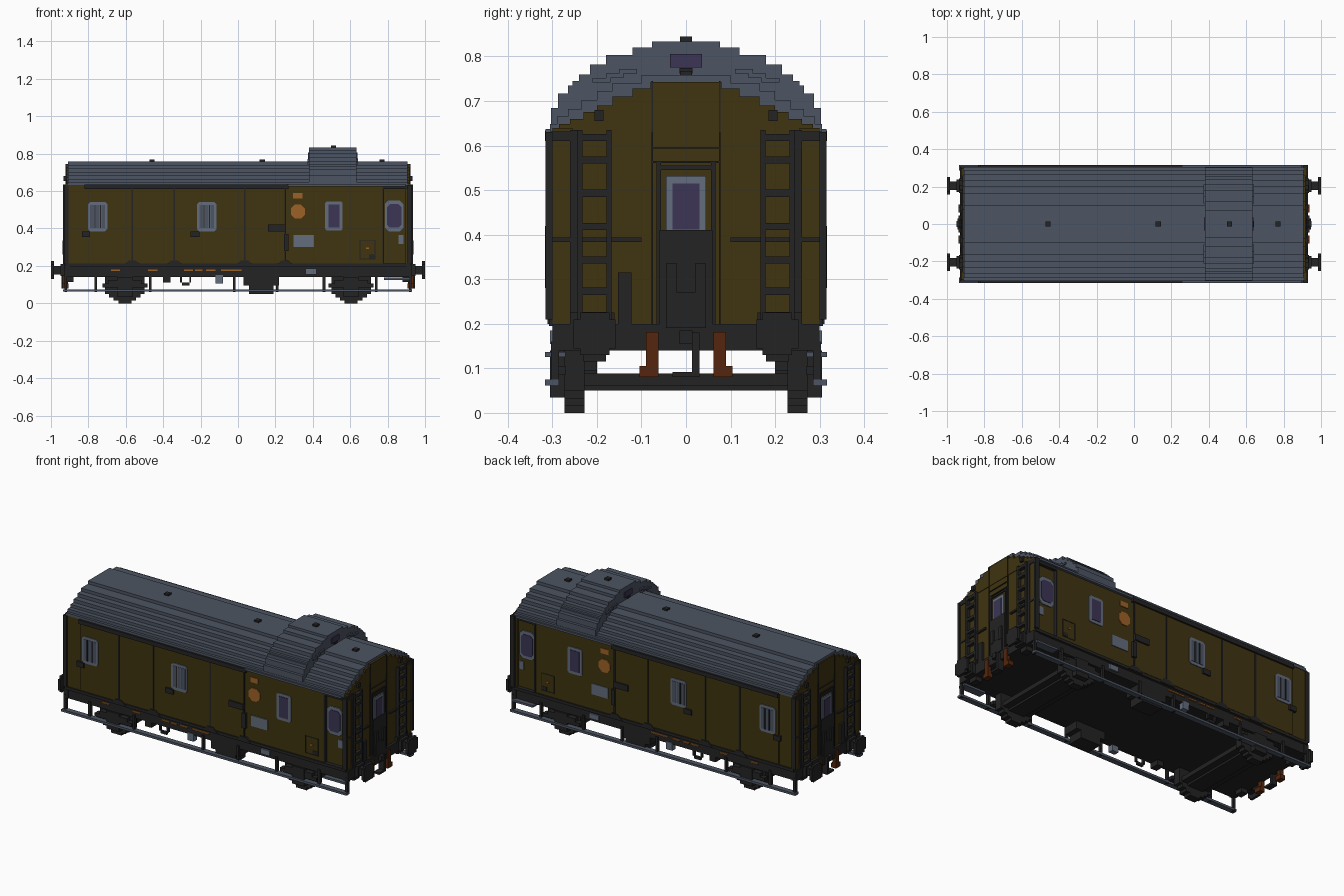
import bpy, bmesh, math

if "Cube" in bpy.data.objects:
    bpy.data.objects.remove(bpy.data.objects["Cube"], do_unlink=True)


def material(name, r, g, b):
    m = bpy.data.materials.new(name)
    m.use_nodes = True
    m.diffuse_color = (r, g, b, 1)
    m.node_tree.nodes["Principled BSDF"].inputs["Base Color"].default_value = (r, g, b, 1)
    return m


OLIVE = material("olive brown", 0.050, 0.033, 0.005)
SLATE = material("slate grey", 0.073, 0.089, 0.122)
BLACK = material("soft black", 0.017, 0.017, 0.017)
PALE = material("pale slate", 0.125, 0.152, 0.205)
GLASS = material("violet glass", 0.045, 0.036, 0.091)
ORANGE = material("orange", 0.34, 0.12, 0.02)
RUST = material("rust", 0.091, 0.019, 0.004)


def finish(name, mat, bm, mirror):
    bmesh.ops.recalc_face_normals(bm, faces=bm.faces)
    me = bpy.data.meshes.new(name)
    bm.to_mesh(me)
    bm.free()
    me.materials.append(mat)
    ob = bpy.data.objects.new(name, me)
    bpy.context.collection.objects.link(ob)
    if mirror:
        mod = ob.modifiers.new("Mirror", "MIRROR")
        mod.use_axis = ["x" in mirror, "y" in mirror, False]
        mod.use_mirror_merge = False
    return ob


def boxes(name, mat, items, mirror=""):
    """Boxes given as (x0, x1, y0, y1, z0, z1), joined as one part."""
    bm = bmesh.new()
    for x0, x1, y0, y1, z0, z1 in items:
        vs = bmesh.ops.create_cube(bm, size=1)["verts"]
        for v in vs:
            v.co = (x1 if v.co.x > 0 else x0, y1 if v.co.y > 0 else y0, z1 if v.co.z > 0 else z0)
    return finish(name, mat, bm, mirror)


def prism(name, mat, pts, axis, lo, hi, mirror=""):
    """Extrude a 2D outline along x (points are y, z) or y (points are x, z)."""
    bm = bmesh.new()
    f = bm.faces.new([bm.verts.new((lo, a, z) if axis == "x" else (a, lo, z)) for a, z in pts])
    r = bmesh.ops.extrude_face_region(bm, geom=[f])
    for v in r["geom"]:
        if isinstance(v, bmesh.types.BMVert):
            setattr(v.co, axis, hi)
    return finish(name, mat, bm, mirror)


def stepped(steps, base):
    """Symmetric staircase outline from (half width, height) steps, widest first."""
    half, z = [], base
    for w, h in steps:
        half += [(w, z), (w, h)]
        z = h
    return half + [(-w, z) for w, z in reversed(half)]


def plates(name, mat, rects, y0, y1):
    """Flat side details given as (x0, x1, z0, z1), on both sides."""
    return boxes(name, mat, [(a, b, -y1, -y0, c, d) for a, b, c, d in rects], "y")


def chamfered(x0, x1, z0, z1, c):
    return [(x0 + c, z0), (x1 - c, z0), (x1, z0 + c), (x1, z1 - c),
            (x1 - c, z1), (x0 + c, z1), (x0, z1 - c), (x0, z0 + c)]


# Body, with the entrance bay set back at one end
boxes("body", OLIVE, [(-0.915, 0.775, -0.30, 0.30, 0.195, 0.64),
                      (0.775, 0.915, -0.285, 0.285, 0.195, 0.64)])
boxes("corner_posts", OLIVE, [(0.895, 0.922, 0.255, 0.30, 0.195, 0.64),
                              (-0.922, -0.895, 0.255, 0.30, 0.195, 0.64)], "y")
gable = [(0.285, 0.648), (0.26, 0.66), (0.23, 0.675), (0.20, 0.69), (0.165, 0.71), (0.12, 0.728), (0.08, 0.743)]
prism("gable_wall", OLIVE, stepped(gable, 0.63), "x", 0.89, 0.918, "x")

# Stepped roof, raised lookout and vents
roof = [(0.305, 0.648), (0.29, 0.665), (0.265, 0.682), (0.235, 0.702), (0.20, 0.722), (0.165, 0.74), (0.10, 0.758)]
prism("roof", SLATE, stepped(roof, 0.632), "x", -0.91, 0.906)
lookout = [(0.303, 0.684), (0.287, 0.717), (0.265, 0.735), (0.255, 0.745), (0.24, 0.76),
           (0.215, 0.782), (0.18, 0.803), (0.12, 0.82), (0.076, 0.834)]
prism("lookout", SLATE, stepped(lookout, 0.635), "x", 0.38, 0.634)
boxes("eaves", SLATE, [(0.26, 0.895, 0.295, 0.315, 0.625, 0.637)], "y")
boxes("roof_vents", BLACK, [(x - 0.014, x + 0.014, -0.014, 0.014, z, z + 0.012)
                            for x, z in ((-0.46, 0.756), (0.13, 0.756), (0.77, 0.756), (0.51, 0.833))])
boxes("lookout_window", GLASS, [(0.375, 0.639, -0.036, 0.036, 0.775, 0.806)])
boxes("lookout_sill", BLACK, [(0.373, 0.641, -0.015, 0.015, 0.762, 0.774)])
boxes("lookout_slats", SLATE, [(0.372, 0.642, 0.11 + 0.03 * i, 0.15 + 0.03 * i, 0.762 - 0.01 * i, 0.772 - 0.01 * i)
                               for i in range(3)], "y")

# Sliding doors, rails, seams and handles
boxes("sliding_doors", OLIVE, [(-0.82, 0.255, -0.306, -0.29, 0.215, 0.615)], "y")
plates("door_rail", BLACK, [(-0.82, 0.27, 0.61, 0.634)], 0.295, 0.316)
plates("bottom_rail", BLACK, [(-0.92, 0.92, 0.195, 0.212)], 0.28, 0.308)
plates("door_seams", BLACK, [(x - 0.004, x + 0.004, 0.21, 0.615) for x in (-0.565, -0.34, 0.035, 0.252)], 0.30, 0.309)
for i, x in enumerate((-0.565, -0.34, 0.035, 0.25)):
    prism("door_foot_%d" % i, BLACK, [(x - 0.05, 0.20), (x + 0.05, 0.20), (x + 0.02, 0.228), (x - 0.02, 0.228)],
          "y", -0.311, -0.30, "y")
plates("door_handles", BLACK, [(-0.835, -0.79, 0.355, 0.385), (-0.255, -0.205, 0.355, 0.385),
                               (0.16, 0.255, 0.385, 0.42), (0.245, 0.27, 0.28, 0.37)], 0.30, 0.316)
plates("hatch_outline", BLACK, [(0.65, 0.735, 0.235, 0.239), (0.65, 0.735, 0.335, 0.339),
                                (0.65, 0.654, 0.235, 0.339), (0.731, 0.735, 0.235, 0.339),
                                (0.70, 0.735, 0.24, 0.262)], 0.30, 0.302)
plates("entrance_trim", BLACK, [(0.772, 0.78, 0.20, 0.63), (0.775, 0.92, 0.61, 0.632)], 0.28, 0.304)
plates("entrance_rail", BLACK, [(0.905, 0.93, 0.21, 0.63)], 0.300, 0.315)
plates("rear_rail", BLACK, [(-0.93, -0.905, 0.21, 0.63)], 0.300, 0.307)

# Side windows: barred pair, then a glazed one and the entrance door light
for i, x in enumerate((-0.75, -0.167)):
    prism("barred_window_%d" % i, PALE, chamfered(x - 0.052, x + 0.052, 0.385, 0.542, 0.012), "y", -0.311, -0.30, "y")
    plates("window_gaps_%d" % i, SLATE, [(x + d - 0.010, x + d + 0.010, 0.402, 0.526) for d in (-0.03, 0, 0.03)],
           0.31, 0.313)
    plates("window_bars_%d" % i, BLACK, [(x + d - 0.002, x + d + 0.002, 0.402, 0.526) for d in (-0.015, 0.015)],
           0.31, 0.314)
prism("side_window_frame", PALE, chamfered(0.465, 0.56, 0.388, 0.545, 0.01), "y", -0.305, -0.29, "y")
plates("side_window_glass", GLASS, [(0.483, 0.542, 0.405, 0.528)], 0.30, 0.308)
prism("entrance_window_frame", PALE, chamfered(0.785, 0.885, 0.385, 0.55, 0.02), "y", -0.291, -0.28, "y")
prism("entrance_window_glass", GLASS, chamfered(0.797, 0.873, 0.405, 0.53, 0.015), "y", -0.294, -0.28, "y")
plates("entrance_lock", PALE, [(0.858, 0.885, 0.318, 0.365)], 0.28, 0.29)

# Painted signs and marks
plates("side_sign", PALE, [(0.297, 0.405, 0.302, 0.365), (0.36, 0.42, 0.155, 0.185)], 0.295, 0.305)
prism("round_sign", ORANGE, [(0.32 + 0.041 * math.cos(math.radians(22.5 + 45 * i)),
                              0.49 + 0.041 * math.sin(math.radians(22.5 + 45 * i))) for i in range(8)],
      "y", -0.305, -0.295, "y")
plates("orange_plates", ORANGE, [(0.295, 0.345, 0.56, 0.59), (0.685, 0.70, 0.29, 0.298)], 0.295, 0.304)
plates("sole_bar_marks", ORANGE, [(-0.68, -0.63, 0.174, 0.182), (-0.48, -0.43, 0.174, 0.182),
                                  (-0.29, -0.24, 0.174, 0.182), (-0.23, -0.19, 0.174, 0.182),
                                  (-0.17, -0.12, 0.174, 0.182), (-0.09, 0.02, 0.174, 0.182)], 0.295, 0.303)

# End walls: gangway door, panel lines, ladders and rails
boxes("end_door_surround", BLACK, [(0.90, 0.922, 0.056, 0.066, 0.20, 0.565), (0.90, 0.922, 0.0, 0.066, 0.545, 0.555),
                                   (0.90, 0.921, 0.074, 0.077, 0.20, 0.745), (0.90, 0.921, 0.0, 0.077, 0.593, 0.596),
                                   (0.90, 0.921, 0.0, 0.077, 0.561, 0.565)], "xy")
boxes("gangway_plate", BLACK, [(0.90, 0.928, -0.06, 0.06, 0.18, 0.41), (0.92, 0.937, -0.045, -0.02, 0.26, 0.335),
                               (0.92, 0.937, 0.02, 0.045, 0.26, 0.335), (0.92, 0.934, -0.045, 0.045, 0.19, 0.27)], "x")
boxes("end_window_frame", PALE, [(0.90, 0.922, -0.045, 0.045, 0.41, 0.532)], "x")
boxes("end_window_glass", GLASS, [(0.90, 0.925, -0.03, 0.03, 0.412, 0.515)], "x")
ladder = [(0.912, 0.935, y, y + 0.012, 0.20, 0.635) for y in (0.167, 0.232)]
ladder += [(0.912, 0.935, 0.167, 0.244, z, z + 0.016) for z in (0.21, 0.265, 0.335, 0.41, 0.485, 0.56, 0.61)]
ladder += [(0.912, 0.932, 0.185, 0.205, 0.655, 0.68)]
boxes("end_ladders", BLACK, ladder, "xy")
boxes("end_rails", BLACK, [(0.912, 0.926, 0.10, 0.30, 0.384, 0.394), (0.912, 0.926, 0.255, 0.30, 0.61, 0.632),
                           (0.912, 0.926, 0.24, 0.26, 0.20, 0.635)], "xy")
boxes("end_box", BLACK, [(0.91, 0.928, -0.153, -0.122, 0.20, 0.315)], "x")

# Underframe, headstocks, buffers and couplings
boxes("underframe", BLACK, [(-0.92, 0.92, -0.295, 0.295, 0.14, 0.20)])
boxes("headstock", BLACK, [(0.90, 0.93, -0.30, 0.30, 0.14, 0.20), (0.91, 0.93, 0.16, 0.26, 0.14, 0.225),
                           (0.91, 0.93, -0.26, -0.16, 0.14, 0.225), (0.88, 0.92, 0.18, 0.23, 0.115, 0.145),
                           (0.88, 0.92, -0.23, -0.18, 0.115, 0.145)], "x")
boxes("buffers", BLACK, [(0.92, 0.99, 0.183, 0.227, 0.155, 0.20), (0.92, 0.95, 0.172, 0.238, 0.145, 0.21),
                         (0.985, 1.0, 0.158, 0.252, 0.145, 0.21), (0.985, 1.0, 0.172, 0.238, 0.13, 0.225)], "xy")
boxes("brake_hoses", RUST, [(0.915, 0.937, 0.062, 0.09, 0.085, 0.182), (0.905, 0.937, 0.062, 0.104, 0.08, 0.105)], "xy")
boxes("coupling", BLACK, [(0.91, 0.945, 0.014, 0.03, 0.08, 0.18), (0.91, 0.945, -0.03, 0.03, 0.08, 0.092),
                          (0.91, 0.95, -0.015, 0.015, 0.155, 0.185)], "x")

# Wheels, springs and axles
W = 0.605
boxes("wheels", BLACK, [(W - a, W + a, 0.228, 0.273, z, 0.15)
                        for a, z in ((0.035, 0), (0.06, 0.016), (0.085, 0.032), (0.105, 0.05))], "xy")
boxes("springs", BLACK, [(W - 0.12, W + 0.12, 0.27, 0.302, 0.085, 0.105), (W - 0.09, W + 0.09, 0.27, 0.302, 0.105, 0.125),
                         (W - 0.04, W + 0.04, 0.27, 0.305, 0.035, 0.14)], "xy")
boxes("axles", BLACK, [(W - 0.09, W + 0.09, -0.23, 0.23, 0.062, 0.088), (W - 0.05, W + 0.05, -0.23, 0.23, 0.05, 0.065)], "x")

# Footboards, hangers and equipment below the floor
boxes("footboards", SLATE, [(-0.935, 0.93, 0.285, 0.316, 0.062, 0.075)], "y")
boxes("footboard_hangers", BLACK, [(x - 0.007, x + 0.007, 0.285, 0.303, 0.06, 0.16)
                                   for x in (-0.92, -0.76, -0.47, -0.02, 0.21, 0.46, 0.74, 0.92)], "y")
boxes("entrance_steps", SLATE, [(0.78, 0.92, 0.27, 0.316, 0.125, 0.137), (-0.92, -0.88, 0.255, 0.29, 0.145, 0.16)], "y")
boxes("equipment_boxes", BLACK, [(0.03, 0.22, 0.20, 0.295, 0.095, 0.15), (0.06, 0.19, 0.20, 0.295, 0.05, 0.10),
                                 (-0.40, -0.36, 0.24, 0.295, 0.11, 0.15)], "y")
boxes("hanging_hooks", BLACK, [(-0.31, -0.30, 0.28, 0.295, 0.11, 0.15), (-0.26, -0.25, 0.28, 0.295, 0.11, 0.15),
                               (-0.30, -0.26, 0.28, 0.295, 0.095, 0.11)], "y")
boxes("small_tank", PALE, [(-0.12, -0.08, 0.27, 0.30, 0.105, 0.15)], "y")
